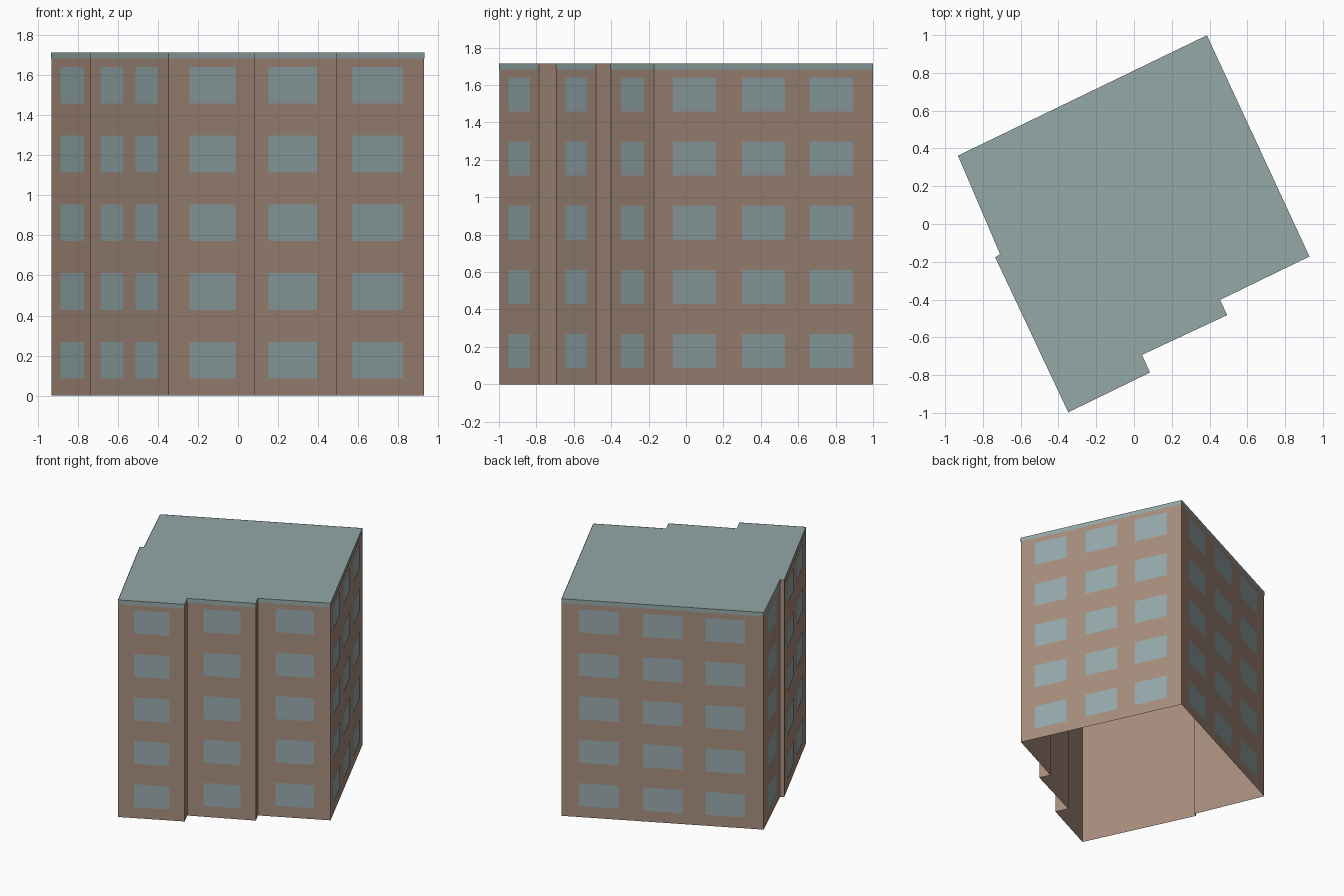
import bpy
from mathutils import Vector

cube = bpy.data.objects.get("Cube")
if cube:
    bpy.data.objects.remove(cube, do_unlink=True)


def material(name, rgb):
    # 8-bit display colour to linear
    lin = [((c / 255 + 0.055) / 1.055) ** 2.4 for c in rgb]
    mat = bpy.data.materials.new(name)
    mat.use_nodes = True
    mat.diffuse_color = (*lin, 1)
    mat.node_tree.nodes["Principled BSDF"].inputs["Base Color"].default_value = (*lin, 1)
    return mat


brick = material("brown wall", (167, 141, 125))
glass = material("grey blue glass", (150, 169, 171))
slate = material("grey green roof", (147, 168, 167))


def add_mesh(name, verts, faces, mat):
    mesh = bpy.data.meshes.new(name)
    mesh.from_pydata(verts, [], faces)
    mesh.materials.append(mat)
    obj = bpy.data.objects.new(name, mesh)
    bpy.context.collection.objects.link(obj)
    return obj


# Footprint corners, counter-clockwise from the front corner
HEIGHT = 1.714
BAND = 1.682
OUT = 0.002
plan = [Vector(p) for p in (
    (-0.348, -0.997), (0.085, -0.786), (0.042, -0.693), (0.494, -0.482),
    (0.455, -0.402), (0.929, -0.172), (0.386, 0.999), (-0.932, 0.362),
    (-0.709, -0.16), (-0.735, -0.176))]
count = len(plan)

# Walls, open underneath, and the flat roof
verts = [(p.x, p.y, z) for z in (0, HEIGHT) for p in plan]
sides = [(i, (i + 1) % count, (i + 1) % count + count, i + count) for i in range(count)]
add_mesh("walls", verts, sides, brick)
add_mesh("roof", [(p.x, p.y, HEIGHT) for p in plan], [range(count)], slate)


def panel(wall, start, end, low, high):
    """Corners of a flat panel just outside a wall, between two fractions of its length."""
    a, b = plan[wall], plan[(wall + 1) % count]
    along = (b - a).normalized()
    shift = Vector((along.y, -along.x)) * OUT
    p, q = a.lerp(b, start) + shift, a.lerp(b, end) + shift
    return [(p.x, p.y, low), (q.x, q.y, low), (q.x, q.y, high), (p.x, p.y, high)]


def add_panels(name, panels, mat):
    corners = [c for quad in panels for c in quad]
    faces = [range(k, k + 4) for k in range(0, len(corners), 4)]
    add_mesh(name, corners, faces, mat)


# Window columns on each facade, as fractions of the wall length
single = [(0.24, 0.775)]
triple = [(0.087, 0.284), (0.402, 0.598), (0.711, 0.908)]
facades = {
    "front_left_bay": (4, single), "front_middle_bay": (2, single),
    "front_right_bay": (0, single), "left_side": (5, triple), "back": (6, triple),
    "right_side_rear": (7, [(0.215, 0.745)]),
    "right_side_front": (9, [(0.13, 0.42), (0.585, 0.87)]),
}

# Five storeys of windows and a roof-edge band per facade
for name, (wall, columns) in facades.items():
    windows = [panel(wall, s, e, z, z + 0.183)
               for z in (0.086 + 0.343 * floor for floor in range(5))
               for s, e in columns]
    add_panels(name + "_windows", windows, glass)
    add_panels(name + "_roof_band", [panel(wall, 0, 1, BAND, HEIGHT)], slate)
